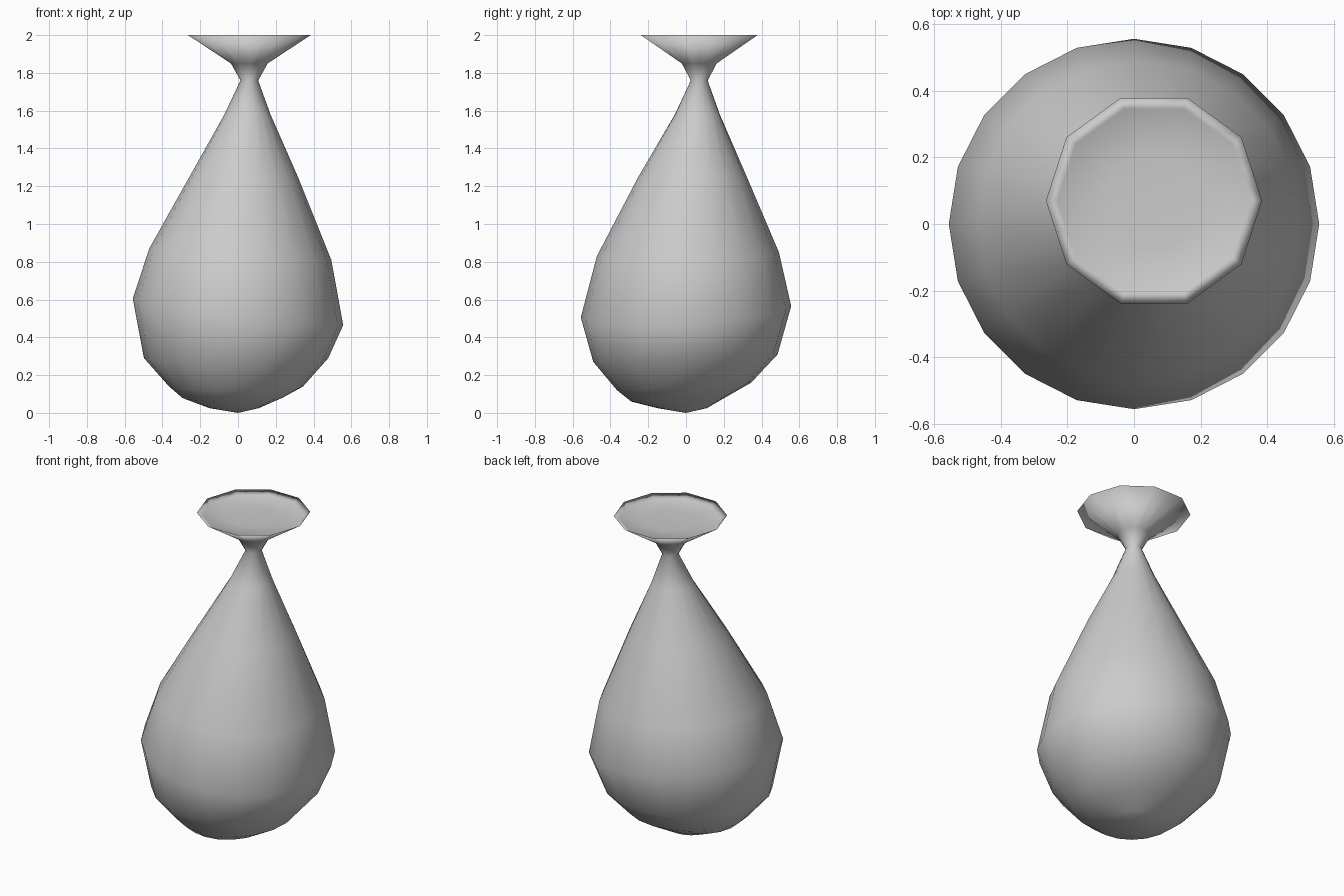
import bpy, bmesh
from math import cos, sin, pi

N = 20
# profile rings: height, radius, centre x, centre y, tilt along x, tilt along y, ten-sided blend
RINGS = [
    (0.025, 0.13, -0.02, -0.02, 0.00, 0.00, 0),
    (0.08, 0.265, -0.03, -0.025, 0.00, 0.02, 0),
    (0.14, 0.355, -0.01, -0.01, 0.00, 0.02, 0),
    (0.29, 0.488, -0.01, -0.003, 0.00, 0.02, 0),
    (0.535, 0.557, 0.00, 0.00, -0.07, 0.03, 0),
    (0.84, 0.482, 0.012, 0.01, -0.03, 0.01, 0),
    (1.25, 0.287, 0.03, 0.035, 0.00, 0.00, 0),
    (1.58, 0.122, 0.05, 0.06, 0.00, 0.00, 0.5),
    (1.76, 0.047, 0.06, 0.07, 0.00, 0.00, 1),
    (1.85, 0.097, 0.06, 0.07, 0.00, 0.00, 1),
    (2.00, 0.325, 0.06, 0.07, 0.00, 0.00, 1),
    (1.98, 0.29, 0.06, 0.07, 0.00, 0.00, 1),
    (1.97, 0.15, 0.06, 0.07, 0.00, 0.00, 1),
]

bm = bmesh.new()


def ring(z, r, cx, cy, tx, ty, deca):
    verts = []
    for i in range(N):
        a = 2 * pi * i / N
        # odd points sit on the mid-edges where the section is ten-sided
        k = r * (1 - deca * (1 - cos(pi / 10))) if i % 2 else r
        c, s = cos(a), sin(a)
        verts.append(bm.verts.new((cx + k * c, cy + k * s, z + tx * c + ty * s)))
    return verts


# water-drop body, pinched neck and flared mouth in one skin
loops = [ring(*p) for p in RINGS]
for lo, hi in zip(loops, loops[1:]):
    for i in range(N):
        j = (i + 1) % N
        bm.faces.new((lo[i], lo[j], hi[j], hi[i]))

# closed bottom and shallow dish in the mouth
bottom = bm.verts.new((0, 0, 0))
dish = bm.verts.new((0.06, 0.07, 1.97))
for i in range(N):
    j = (i + 1) % N
    bm.faces.new((bottom, loops[0][j], loops[0][i]))
    bm.faces.new((dish, loops[-1][i], loops[-1][j]))

for f in bm.faces:
    f.smooth = True
bmesh.ops.recalc_face_normals(bm, faces=bm.faces[:])
mesh = bpy.data.meshes.new("tied_pouch")
bm.to_mesh(mesh)
bm.free()
bpy.context.collection.objects.link(bpy.data.objects.new("tied_pouch", mesh))
